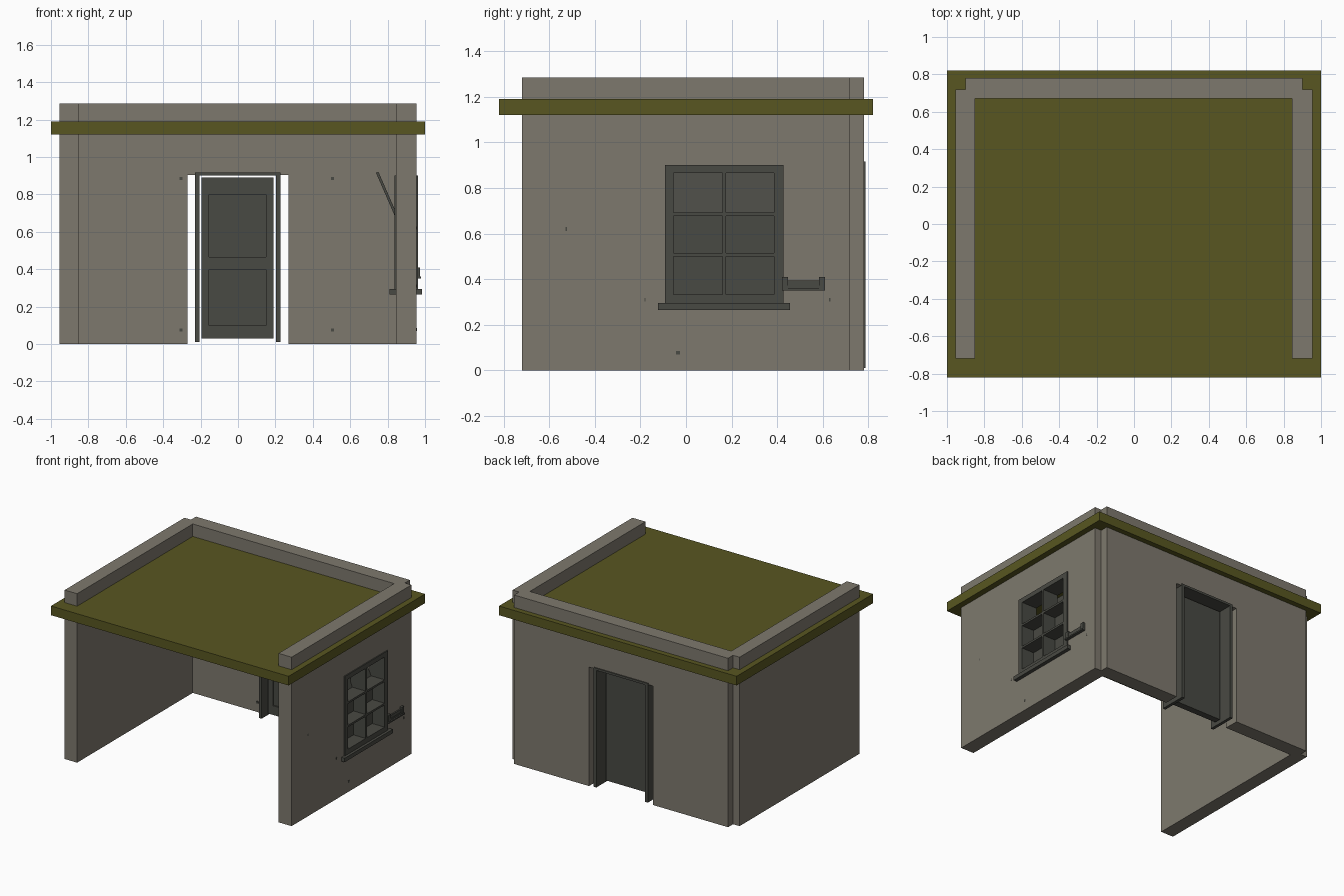
import bpy, bmesh, math
from mathutils import Matrix, Vector

cube = bpy.data.objects.get("Cube")
if cube:
    bpy.data.objects.remove(cube, do_unlink=True)


def make_material(name, rgb):
    mat = bpy.data.materials.new(name)
    mat.use_nodes = True
    colour = (*rgb, 1)
    mat.diffuse_color = colour
    mat.node_tree.nodes["Principled BSDF"].inputs["Base Color"].default_value = colour
    return mat


plaster = make_material("warm grey plaster", (0.208, 0.191, 0.155))
olive = make_material("olive roof", (0.098, 0.094, 0.015))
charcoal = make_material("charcoal trim", (0.066, 0.067, 0.056))


def boxes(name, mat, *spans):
    """One object from boxes given as (x0, x1, y0, y1, z0, z1)."""
    bm = bmesh.new()
    for x0, x1, y0, y1, z0, z1 in spans:
        size = Matrix.Diagonal((x1 - x0, y1 - y0, z1 - z0, 1))
        centre = Vector((x0 + x1, y0 + y1, z0 + z1)) / 2
        bmesh.ops.create_cube(bm, size=1, matrix=Matrix.Translation(centre) @ size)
    mesh = bpy.data.meshes.new(name)
    bm.to_mesh(mesh)
    bm.free()
    mesh.materials.append(mat)
    obj = bpy.data.objects.new(name, mesh)
    bpy.context.collection.objects.link(obj)
    return obj


def cut(obj, cutter):
    cutter.hide_render = True
    cutter.hide_viewport = True
    cutter.display_type = 'WIRE'
    mod = obj.modifiers.new("cut", 'BOOLEAN')
    mod.operation = 'DIFFERENCE'
    mod.solver = 'EXACT'
    mod.object = cutter


# Walls and roof slab
top = 1.285
boxes("right_side_wall", plaster, (-0.955, -0.85, -0.72, 0.72, 0, top))
side = boxes("left_side_wall", plaster, (0.845, 0.955, -0.72, 0.72, 0, top))
cut(side, boxes("window_cutter", plaster, (0.8, 1.0, -0.08, 0.42, 0.28, 0.89)))
back = boxes("back_wall", plaster, (-0.9, 0.9, 0.67, 0.78, 0, top))
cut(back, boxes("doorway_cutter", plaster, (-0.27, 0.27, 0.6, 0.9, -0.1, 0.905)))
boxes("roof_slab", olive, (-1, 1, -0.82, 0.82, 1.12, 1.19))

# Door frame
boxes("door_frame", charcoal,
      (-0.23, -0.207, 0.58, 0.787, 0.01, 0.9),
      (0.203, 0.226, 0.58, 0.787, 0.01, 0.9),
      (-0.23, 0.226, 0.58, 0.787, 0.9, 0.917))

# Door leaf with two inset panels on the inner face
door = boxes("door", charcoal, (-0.195, 0.19, 0.64, 0.69, 0.03, 0.89))
cut(door, boxes("door_panel_cutter", charcoal,
                (-0.155, 0.15, 0.6, 0.65, 0.1, 0.4),
                (-0.155, 0.15, 0.6, 0.65, 0.465, 0.8)))

# Window frame with six deep openings
frame = boxes("window_frame", charcoal, (0.836, 0.963, -0.092, 0.428, 0.29, 0.9))
openings = [(0.8, 1.0, y0, y1, z0, z1)
            for y0, y1 in ((-0.055, 0.16), (0.175, 0.386))
            for z0, z1 in ((0.333, 0.5), (0.515, 0.678), (0.693, 0.865))]
cut(frame, boxes("pane_cutter", charcoal, *openings))
boxes("lower_panes", charcoal, (0.85, 0.86, -0.07, 0.4, 0.31, 0.685))
boxes("window_sill", charcoal, (0.81, 0.983, -0.122, 0.457, 0.265, 0.295))

# Upper sash tilted open into the room
sash = boxes("tilted_sash", charcoal, (-0.007, 0.007, -0.055, 0.386, 0, 0.26))
sash.location = (0.848, 0, 0.68)
sash.rotation_euler.y = math.radians(-23.5)

# Bracket on the outside wall beside the window
boxes("window_bracket", charcoal,
      (0.95, 0.978, 0.42, 0.61, 0.35, 0.36),
      (0.95, 0.968, 0.42, 0.61, 0.36, 0.372),
      (0.955, 0.965, 0.445, 0.585, 0.37, 0.395),
      (0.95, 0.972, 0.42, 0.448, 0.36, 0.41),
      (0.95, 0.972, 0.582, 0.61, 0.36, 0.41))

# Small fixings on the inner back wall and the outer side wall
s = 0.008
boxes("back_wall_fixings", charcoal,
      *[(x - s, x + s, 0.664, 0.672, z - s, z + s)
        for x in (-0.305, 0.505) for z in (0.075, 0.885)])
boxes("side_wall_fixings", charcoal,
      *[(0.953, 0.957, y - w, y + w, z - s, z + s)
        for y, z, w in ((-0.525, 0.62, 0.004), (-0.18, 0.31, 0.003),
                        (0.63, 0.31, 0.003), (-0.035, 0.077, s))])
